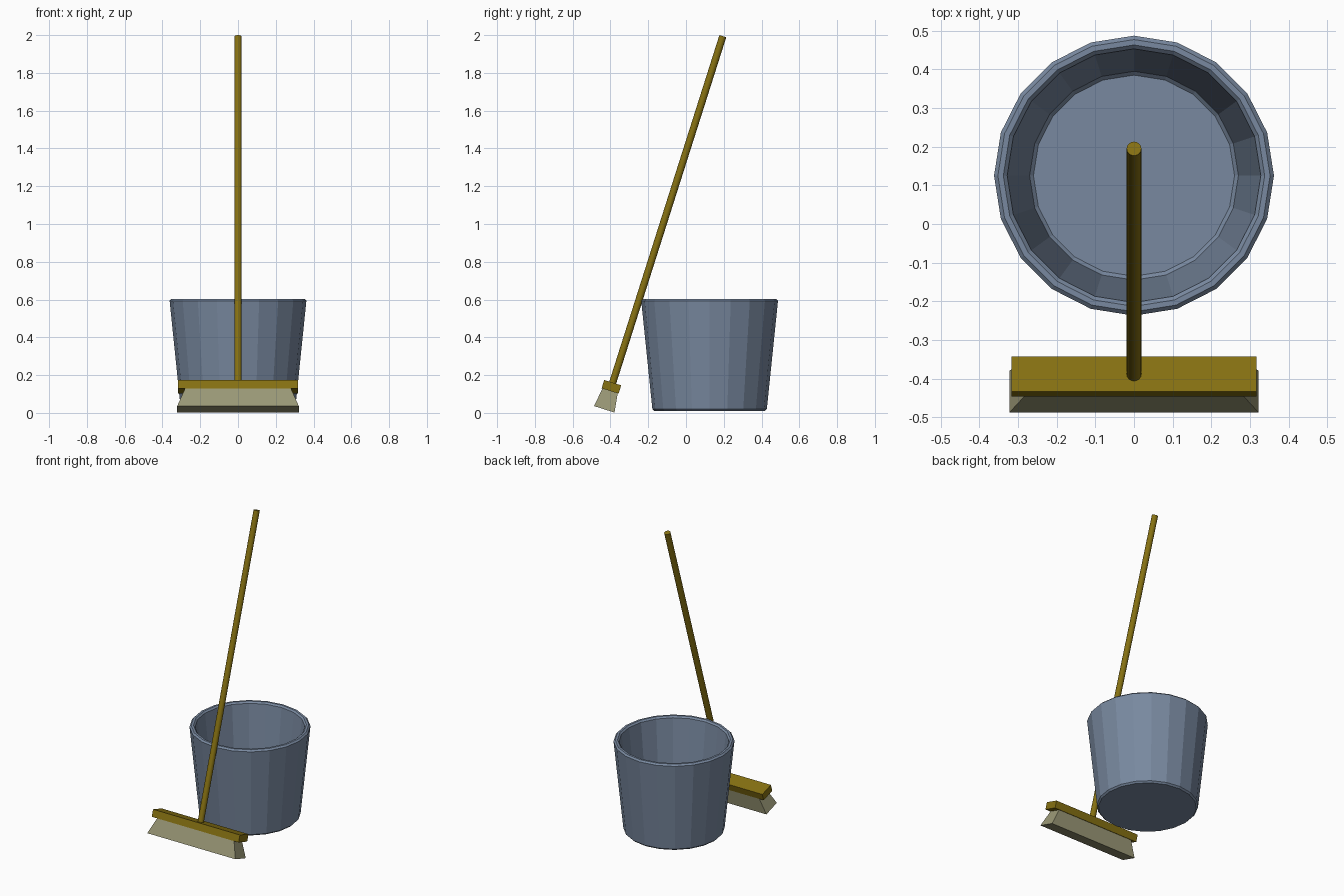
import bpy, bmesh, math
from mathutils import Matrix, Vector

if "Cube" in bpy.data.objects:
    bpy.data.objects.remove(bpy.data.objects["Cube"])


def material(name, rgb):
    m = bpy.data.materials.new(name)
    m.diffuse_color = (*rgb, 1)
    m.use_nodes = True
    m.node_tree.nodes["Principled BSDF"].inputs["Base Color"].default_value = m.diffuse_color
    return m


WOOD = material("wood", (0.24, 0.165, 0.006))
BRISTLE = material("bristle", (0.32, 0.31, 0.18))
METAL = material("bucket_metal", (0.19, 0.25, 0.35))


def finish(name, bm, mat, matrix):
    bmesh.ops.recalc_face_normals(bm, faces=bm.faces[:])
    mesh = bpy.data.meshes.new(name)
    bm.to_mesh(mesh)
    bm.free()
    mesh.materials.append(mat)
    ob = bpy.data.objects.new(name, mesh)
    ob.matrix_world = matrix
    bpy.context.collection.objects.link(ob)
    return ob


def lathe(name, profile, sides, mat, matrix):
    """Stack of (radius, z) rings, capped at both ends."""
    bm = bmesh.new()
    rings = [[bm.verts.new((r * math.cos(i * math.tau / sides),
                            r * math.sin(i * math.tau / sides), z))
              for i in range(sides)] for r, z in profile]
    for a, b in zip(rings, rings[1:]):
        for i in range(sides):
            j = (i + 1) % sides
            bm.faces.new((a[i], a[j], b[j], b[i]))
    bm.faces.new(rings[0])
    bm.faces.new(rings[-1])
    return finish(name, bm, mat, matrix)


def tapered_box(name, top, bottom, mat, matrix):
    """Box from (half_x, half_y, z) at the top to the same at the bottom."""
    bm = bmesh.new()
    bmesh.ops.create_cube(bm, size=2)
    for v in bm.verts:
        hx, hy, z = top if v.co.z > 0 else bottom
        v.co = Vector((v.co.x * hx, v.co.y * hy, z))
    return finish(name, bm, mat, matrix)


# Bucket: outside wall, bevelled rim, inside wall and floor
lathe("bucket", [(0.293, 0.010), (0.303, 0.020), (0.362, 0.593), (0.352, 0.603),
                 (0.338, 0.603), (0.328, 0.593), (0.270, 0.045), (0.260, 0.035)],
      20, METAL, Matrix.Translation((0, 0.125, 0)))

# Broom: local z runs up the handle, origin on top of the head, leaning on the rim
broom = Matrix.Translation((0, -0.388, 0.160)) @ Matrix.Rotation(math.radians(-17.63), 4, 'X')
handle = lathe("broom_handle", [(0.019, -0.01), (0.019, 1.9245)], 16, WOOD, broom)
for p in handle.data.polygons:
    p.use_smooth = len(p.vertices) == 4
tapered_box("broom_head", (0.317, 0.047, 0), (0.317, 0.047, -0.046), WOOD, broom)
tapered_box("broom_bristles", (0.28, 0.042, -0.045), (0.322, 0.057, -0.148), BRISTLE, broom)
